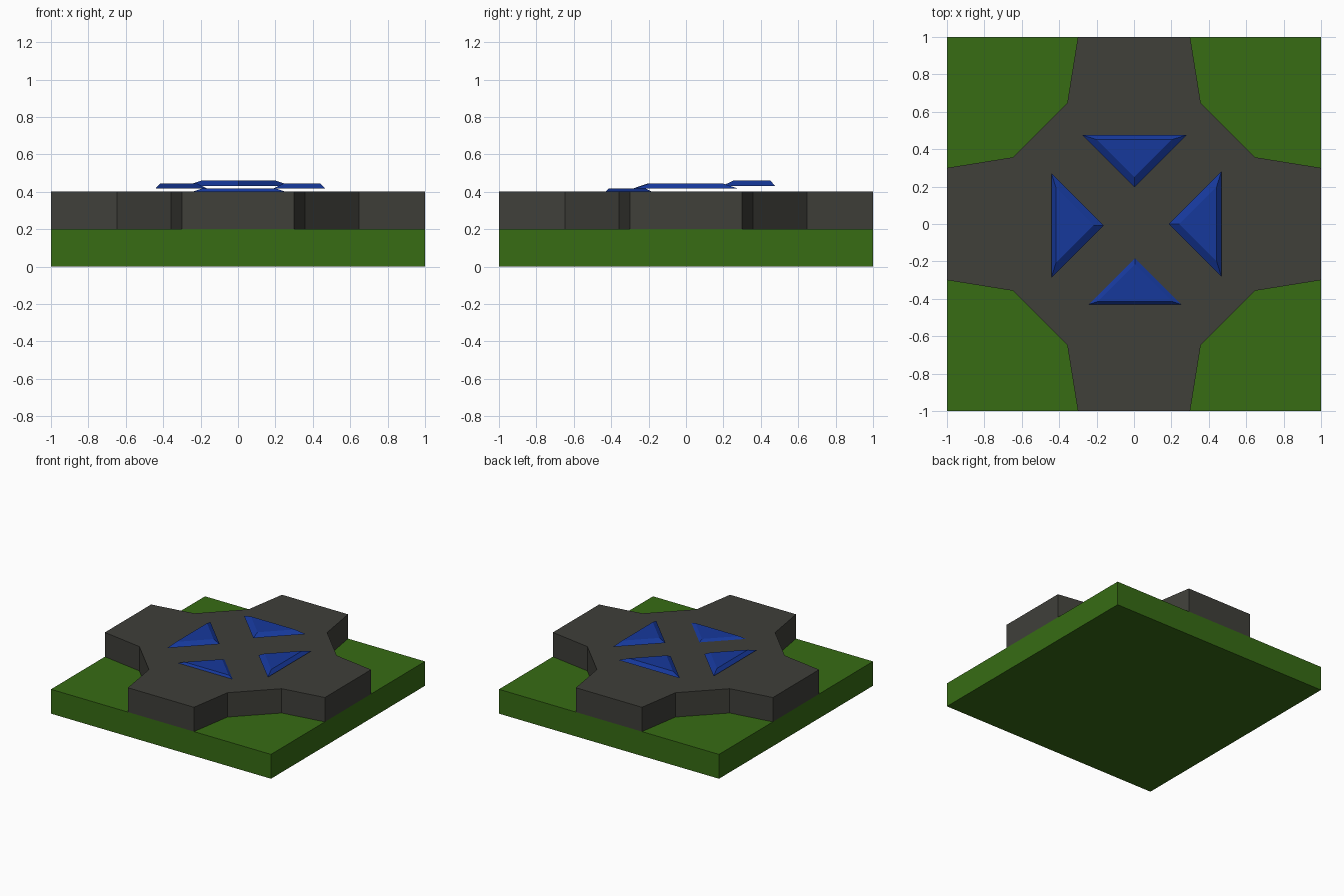
import bpy
from math import cos, sin, pi

if "Cube" in bpy.data.objects:
    bpy.data.objects.remove(bpy.data.objects["Cube"])


def material(name, color):
    mat = bpy.data.materials.new(name)
    mat.diffuse_color = (*color, 1)
    mat.use_nodes = True
    mat.node_tree.nodes["Principled BSDF"].inputs["Base Color"].default_value = mat.diffuse_color
    return mat


def loft(name, lower, upper, z0, z1, mat):
    """Solid between two matching counter-clockwise outlines."""
    n = len(lower)
    verts = [(x, y, z0) for x, y in lower] + [(x, y, z1) for x, y in upper]
    faces = [tuple(reversed(range(n))), tuple(range(n, 2 * n))]
    faces += [(i, (i + 1) % n, n + (i + 1) % n, n + i) for i in range(n)]
    mesh = bpy.data.meshes.new(name)
    mesh.from_pydata(verts, [], faces)
    mesh.materials.append(mat)
    obj = bpy.data.objects.new(name, mesh)
    bpy.context.collection.objects.link(obj)
    return obj


def turn(points, k, offset=(0, 0)):
    """Rotate an outline by k quarter turns, then move it."""
    c, s = round(cos(k * pi / 2)), round(sin(k * pi / 2))
    return [(c * x - s * y + offset[0], s * x + c * y + offset[1]) for x, y in points]


grass = material("grass_green", (0.038, 0.15, 0.007))
asphalt = material("asphalt", (0.05, 0.05, 0.042))
blue = material("arrow_blue", (0.008, 0.04, 0.33))

# Grass base slab
square = [(-1, -1), (1, -1), (1, 1), (-1, 1)]
loft("grass_base", square, square, 0, 0.2, grass)

# Raised crossroads: one corner profile repeated around the centre
corner = [(1, 0.3), (0.647, 0.357), (0.357, 0.647), (0.3, 1)]
outline = [p for k in range(4) for p in turn(corner, k)]
loft("crossroads", outline, outline, 0.2, 0.4, asphalt)

# Bevelled arrows pointing to the centre (local apex at the origin, base at +x)
outer = [(0, 0), (0.28, -0.28), (0.28, 0.28)]
inner = [(0.055, 0), (0.255, -0.2), (0.255, 0.2)]
arrows = [
    ("right_arrow", 0, (0.187, 0.0), 0.416),
    ("back_arrow", 1, (0.002, 0.196), 0.432),
    ("left_arrow", 2, (-0.162, -0.007), 0.416),
    ("front_arrow", 3, (0.005, -0.16), 0.389),
]
for name, k, apex, z in arrows:
    loft(name, turn(outer, k, apex), turn(inner, k, apex), z, z + 0.027, blue)
